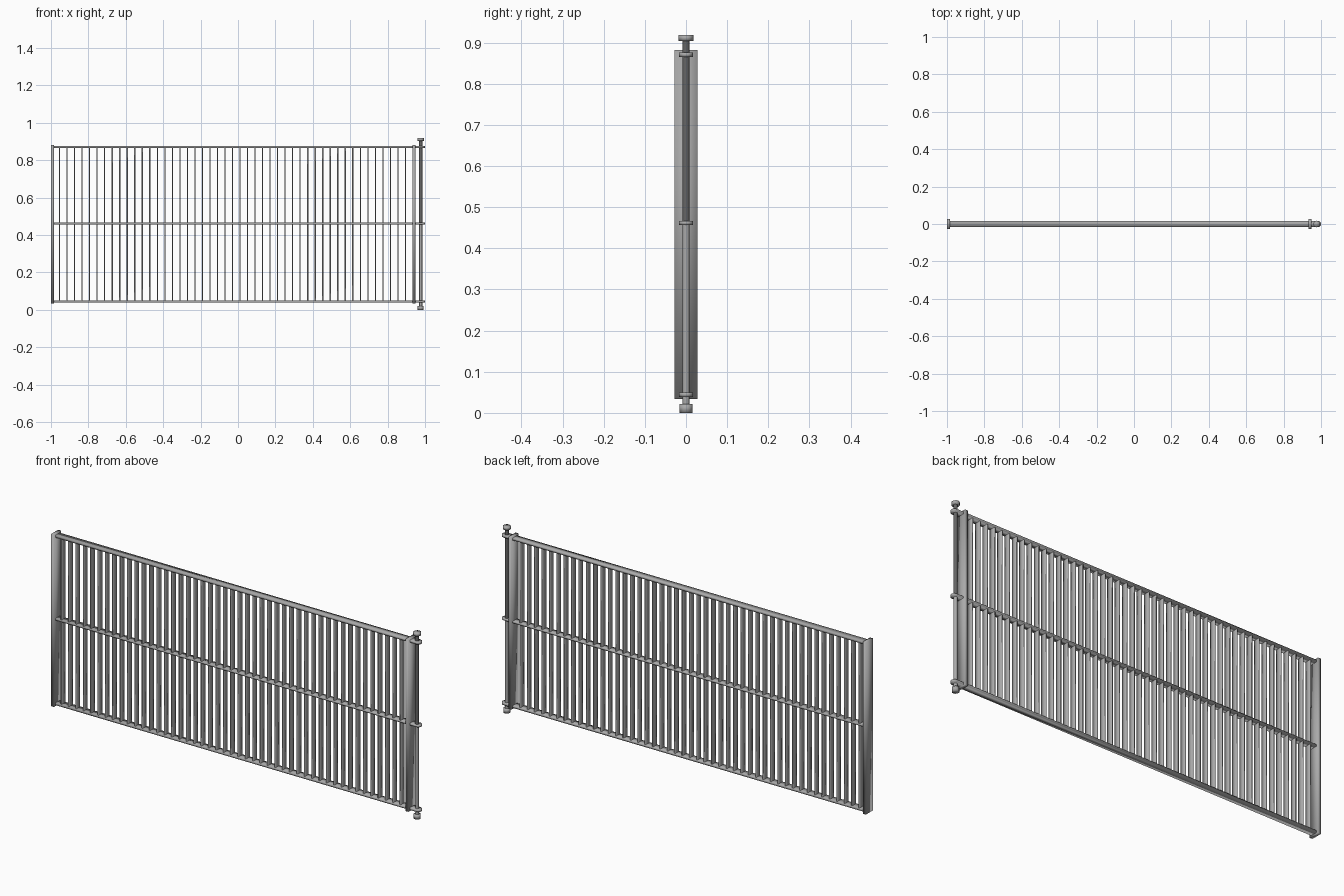
import bpy, bmesh, math

if "Cube" in bpy.data.objects:
    bpy.data.objects.remove(bpy.data.objects["Cube"])

PIVOT_X = 0.977


def paint(name, value):
    mat = bpy.data.materials.new(name)
    mat.diffuse_color = (value, value, value, 1)
    mat.use_nodes = True
    mat.node_tree.nodes["Principled BSDF"].inputs["Base Color"].default_value = mat.diffuse_color
    return mat


STEEL = paint("steel", 0.40)
DARK_STEEL = paint("dark_steel", 0.13)


def finish(name, bm, mat=STEEL):
    """Everything is fully smooth shaded, giving soft gradients across the bars."""
    for f in bm.faces:
        f.smooth = True
    mesh = bpy.data.meshes.new(name)
    bm.to_mesh(mesh)
    bm.free()
    mesh.materials.append(mat)
    ob = bpy.data.objects.new(name, mesh)
    bpy.context.collection.objects.link(ob)
    return ob


def box(name, x0, x1, y, z0, z1, open_ends=False):
    """Box symmetric in y; open ends are used where they sit inside the rails."""
    bm = bmesh.new()
    bmesh.ops.create_cube(bm, size=1)
    for v in bm.verts:
        v.co = ((x0 + x1) / 2 + v.co.x * (x1 - x0), v.co.y * 2 * y,
                (z0 + z1) / 2 + v.co.z * (z1 - z0))
    bm.normal_update()
    if open_ends:
        caps = [f for f in bm.faces if abs(f.normal.z) > 0.9]
        bmesh.ops.delete(bm, geom=caps, context='FACES_ONLY')
    return finish(name, bm)


def extrude_outline(name, pts, z0, z1):
    bm = bmesh.new()
    face = bm.faces.new([bm.verts.new((x, y, z0)) for x, y in pts])
    ext = bmesh.ops.extrude_face_region(bm, geom=[face])
    for v in ext["geom"]:
        if isinstance(v, bmesh.types.BMVert):
            v.co.z = z1
    # extruding a lone face can leave the start cap open
    bmesh.ops.holes_fill(bm, edges=[e for e in bm.edges if e.is_boundary], sides=0)
    bmesh.ops.recalc_face_normals(bm, faces=bm.faces)
    return finish(name, bm)


def cylinder(name, r, z0, z1, mat=STEEL, caps=True, sides=12):
    """Cylinder on the hinge axis."""
    bm = bmesh.new()
    bmesh.ops.create_cone(bm, cap_ends=caps, segments=sides, radius1=r, radius2=r, depth=z1 - z0)
    bmesh.ops.translate(bm, verts=bm.verts, vec=(PIVOT_X, 0, (z0 + z1) / 2))
    return finish(name, bm, mat)


# Horizontal rails: flat strips whose rounded ends wrap the hinge rod
HALF = 0.017
end = [(1.0 - HALF + HALF * math.cos(a), HALF * math.sin(a))
       for a in (math.radians(-90 + 22.5 * i) for i in range(9))]
outline = [(-0.99, -HALF)] + end + [(-0.99, HALF)]
for name, z0, z1 in (("bottom_rail", 0.039, 0.050),
                     ("middle_rail", 0.457, 0.466),
                     ("top_rail", 0.865, 0.876)):
    extrude_outline(name, outline, z0, z1)

# End posts
box("free_end_post", -1.0, -0.984, 0.028, 0.034, 0.882)
box("hinge_end_post", 0.933, 0.949, 0.028, 0.034, 0.882)

# Thin, deep vertical bars
COUNT, X_FIRST, STEP = 47, -0.954, 0.0402
for i in range(COUNT):
    x = X_FIRST + i * STEP
    box(f"vertical_bar_{i + 1}", x - 0.003, x + 0.003, 0.0145, 0.045, 0.870, open_ends=True)

# Hinge rod in two lengths, with end knobs
cylinder("lower_hinge_rod", 0.0085, 0.015, 0.462, caps=False)
cylinder("upper_hinge_rod", 0.009, 0.462, 0.910, DARK_STEEL, caps=False)
cylinder("top_knob", 0.018, 0.904, 0.918)
cylinder("foot_knob", 0.016, 0.0, 0.021)
